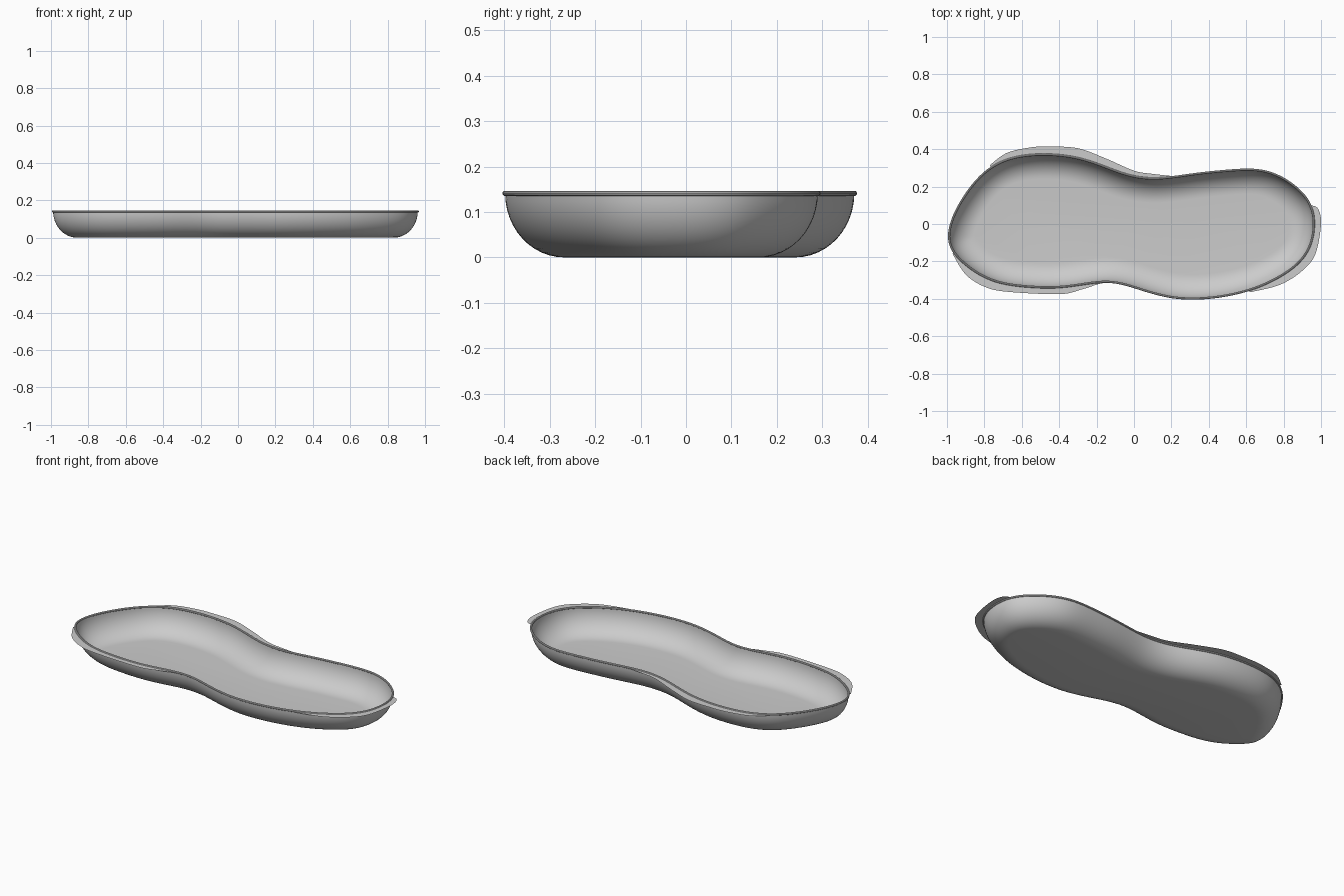
import bpy, bmesh, math
from mathutils import Vector

if "Cube" in bpy.data.objects:
    bpy.data.objects.remove(bpy.data.objects["Cube"])

grey = bpy.data.materials.new("light grey")
grey.diffuse_color = (0.6, 0.6, 0.6, 1)
grey.use_nodes = True
grey.node_tree.nodes["Principled BSDF"].inputs["Base Color"].default_value = grey.diffuse_color

# Plan outline of the rim, clockwise from the left end
OUTLINE = [(-1.0, -.07), (-.97, .05), (-.89, .185), (-.79, .295), (-.66, .36), (-.5, .379),
           (-.34, .368), (-.2, .33), (-.05, .27), (.08, .247), (.2, .255), (.35, .277),
           (.5, .291), (.62, .298), (.72, .285), (.82, .24), (.91, .165), (.955, .09),
           (.97, 0), (.95, -.12), (.88, -.22), (.76, -.3), (.62, -.36), (.45, -.397),
           (.3, -.406), (.18, -.395), (.05, -.36), (-.05, -.327), (-.15, -.312),
           (-.26, -.325), (-.4, -.345), (-.55, -.342), (-.7, -.325), (-.81, -.285),
           (-.9, -.225), (-.97, -.155)]

# Outer edges of the three thin flat lips
LIPS = {
    "back_lip": [(-.77, .315), (-.68, .38), (-.55, .41), (-.45, .414), (-.3, .405),
                 (-.15, .35), (0, .285), (.1, .268), (.2, .257)],
    "front_lip": [(-.97, -.16), (-.9, -.27), (-.8, -.335), (-.68, -.362), (-.4, -.375),
                  (-.28, -.35), (-.17, -.317), (-.08, -.318)],
    "right_lip": [(.95, .1), (.985, .08), (1, 0), (.97, -.16), (.9, -.25), (.78, -.325),
                  (.62, -.365)],
}


def spline(pts, closed, steps=6):
    """Catmull-Rom curve through the points."""
    p = [Vector(q) for q in pts]
    n = len(p)
    at = (lambda i: p[i % n]) if closed else (lambda i: p[max(0, min(n - 1, i))])
    out = []
    for i in range(n if closed else n - 1):
        a, b, c, d = at(i - 1), at(i), at(i + 1), at(i + 2)
        for k in range(steps):
            t = k / steps
            out.append(.5 * (2 * b + (c - a) * t + (2 * a - 5 * b + 4 * c - d) * t * t
                             + (3 * b - a - 3 * c + d) * t ** 3))
    return out if closed else out + [p[-1]]


def finish(bm, name):
    bmesh.ops.recalc_face_normals(bm, faces=bm.faces)
    me = bpy.data.meshes.new(name)
    bm.to_mesh(me)
    bm.free()
    me.materials.append(grey)
    ob = bpy.data.objects.new(name, me)
    bpy.context.collection.objects.link(ob)
    bpy.ops.object.select_all(action='DESELECT')
    ob.select_set(True)
    bpy.context.view_layer.objects.active = ob
    bpy.ops.object.shade_smooth_by_angle(angle=math.radians(35))
    return ob


# Even out the outline and find its inward normals
rim = spline(OUTLINE, True)
N = len(rim)
for _ in range(12):
    rim = [(rim[i - 1] + 2 * rim[i] + rim[(i + 1) % N]) / 4 for i in range(N)]
inward = []
for i in range(N):
    t = (rim[(i + 1) % N] - rim[i - 1]).normalized()
    inward.append(Vector((t.y, -t.x)))
for _ in range(10):
    inward = [(inward[i - 1] + 2 * inward[i] + inward[(i + 1) % N]).normalized()
              for i in range(N)]


def sweep(name, profile, loop=False, cap=False):
    """Sweep (inset, height) pairs around the outline."""
    bm = bmesh.new()
    rings = [[bm.verts.new((*(rim[i] + inward[i] * o), z)) for i in range(N)]
             for o, z in profile]
    pairs = list(zip(rings, rings[1:])) + ([(rings[-1], rings[0])] if loop else [])
    for a, b in pairs:
        for i in range(N):
            j = (i + 1) % N
            bm.faces.new((a[i], a[j], b[j], b[i]))
    if cap:
        bm.faces.new(rings[-1])
    return finish(bm, name)


# Bowl: quarter-round wall running into a flat floor
R, H = .13, .141
wall = [(.006 + R * (1 - math.cos(a)), H * (1 - math.sin(a)))
        for a in (math.pi / 2 * k / 12 for k in range(13))]
sweep("tray_bowl", wall, cap=True)

# Rounded bead around the top edge
sweep("rim_bead", [(.006 + .006 * math.cos(a), H + .006 * math.sin(a))
                   for a in (math.tau * k / 10 for k in range(10))], loop=True)

# Flat lips outside the rim, each reaching in to the nearest rim point
for name, pts in LIPS.items():
    bm = bmesh.new()
    rows = []
    for q in spline(pts, False):
        i = min(range(N), key=lambda k: (rim[k] - q).length)
        near = rim[i] + inward[i] * .006
        rows.append((bm.verts.new((*q, H)), bm.verts.new((*near, H))))
    for (a, b), (c, d) in zip(rows, rows[1:]):
        bm.faces.new((a, c, d, b))
    bmesh.ops.remove_doubles(bm, verts=bm.verts, dist=.0005)
    ob = finish(bm, name)
    if ob.data.polygons[0].normal.z < 0:
        ob.data.flip_normals()

# Floor and wall normals face up into the tray
bowl = bpy.data.objects["tray_bowl"].data
if bowl.polygons[len(bowl.polygons) - 1].normal.z < 0:
    bowl.flip_normals()
